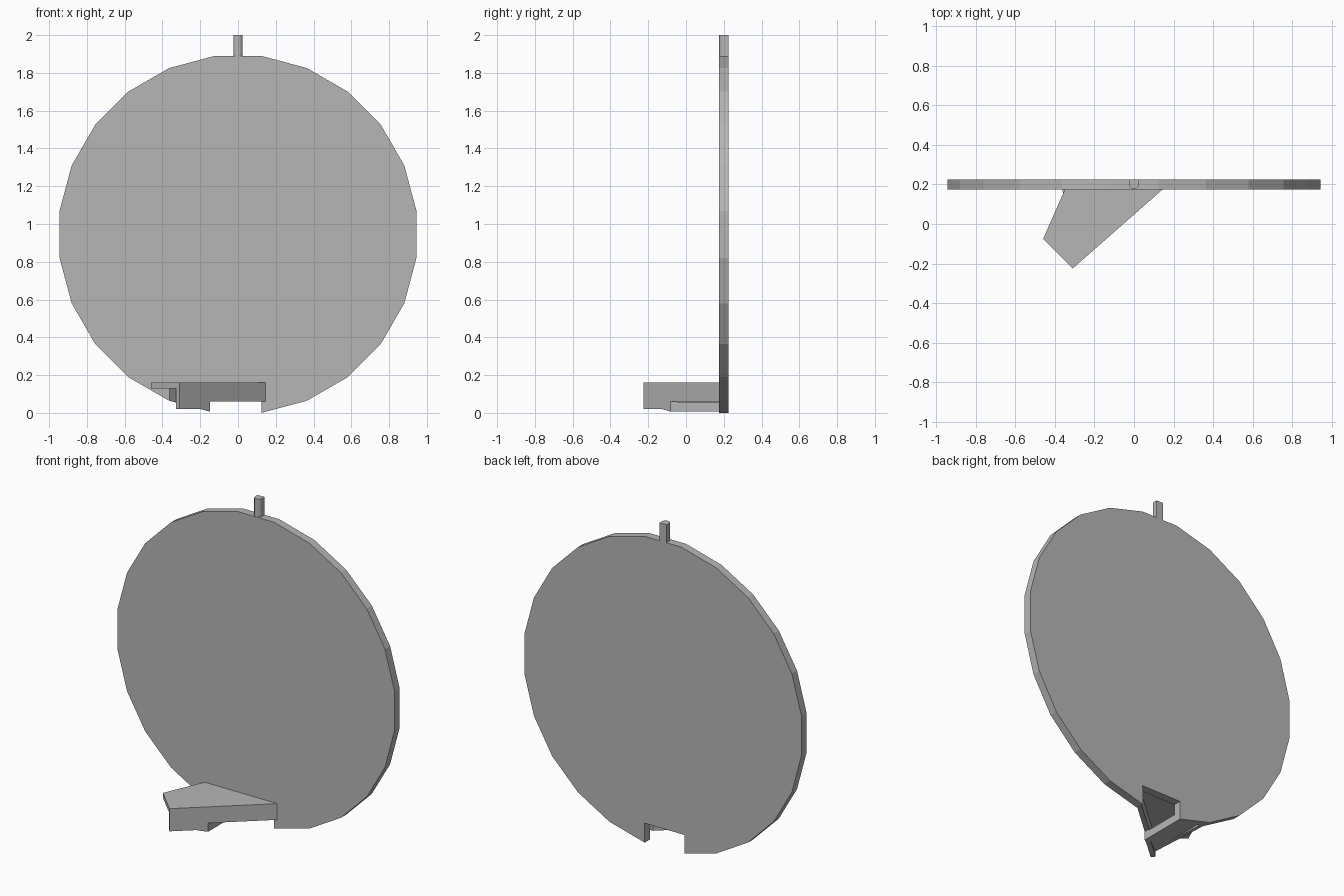
import bpy, bmesh, math
from mathutils import Vector

if "Cube" in bpy.data.objects:
    bpy.data.objects.remove(bpy.data.objects["Cube"], do_unlink=True)

grey = bpy.data.materials.new("plain grey")
grey.use_nodes = True
GREY = (0.47, 0.47, 0.47, 1)
grey.diffuse_color = GREY
grey.node_tree.nodes["Principled BSDF"].inputs["Base Color"].default_value = GREY

RADIUS, CENTRE, SIDES = 0.953, 0.945, 24
FRONT, BACK = 0.175, 0.225
NOTCH_L, NOTCH_R, NOTCH_TOP = 0.125, -0.147, 0.12


def finish(name, bm):
    bmesh.ops.recalc_face_normals(bm, faces=bm.faces)
    mesh = bpy.data.meshes.new(name)
    bm.to_mesh(mesh)
    bm.free()
    mesh.materials.append(grey)
    obj = bpy.data.objects.new(name, mesh)
    bpy.context.collection.objects.link(obj)
    return obj


def loft(name, lower, upper):
    """Closed solid between two matching outlines."""
    bm = bmesh.new()
    a = [bm.verts.new(p) for p in lower]
    b = [bm.verts.new(p) for p in upper]
    bm.faces.new(a)
    bm.faces.new(b)
    n = len(a)
    for i in range(n):
        j = (i + 1) % n
        bm.faces.new((a[i], a[j], b[j], b[i]))
    return finish(name, bm)


def prism(name, plan, bottom, top):
    """Upright solid on a plan outline; bottom may be a function of x."""
    low = bottom if callable(bottom) else (lambda x: bottom)
    return loft(name, [(x, y, low(x)) for x, y in plan],
                [(x, y, top) for x, y in plan])


def corner(i):
    a = -math.pi / 2 + (i + 0.5) * 2 * math.pi / SIDES
    return (RADIUS * math.cos(a), CENTRE + RADIUS * math.sin(a))


def rim(x):
    """Height of the disc's lower right edge."""
    (x0, z0), (x1, z1) = corner(-1), corner(-2)
    return z0 + (z1 - z0) * (x - x0) / (x1 - x0)


# Disc with a notch in its lower edge
outline = [corner(i) for i in range(SIDES - 1)]
outline += [(NOTCH_R, rim(NOTCH_R)), (NOTCH_R, NOTCH_TOP), (NOTCH_L, NOTCH_TOP)]
loft("disc", [(x, FRONT, z) for x, z in outline], [(x, BACK, z) for x, z in outline])

# Pin on top: flat back, rounded front
W = 0.024
pin = [(W, BACK), (-W, BACK)]
pin += [(-W * math.cos(t * math.pi / 6), 0.2 - W * math.sin(t * math.pi / 6))
        for t in range(7)]
prism("top_pin", pin, 1.86, 2.0)

# Bracket top plate
tip, nose = Vector((-0.46, -0.075)), Vector((-0.31, -0.225))
heel, root = Vector((0.145, FRONT)), Vector((-0.35, FRONT))
prism("bracket_plate", [tip, nose, heel, root], 0.13, 0.16)

# Diagonal wall under the plate, deeper towards its free end
along = (heel - nose).normalized()
inset = Vector((-along.y, along.x)) * 0.028


def on_wall(start, x):
    return start + along * ((x - start.x) / along.x)


inner = nose + inset
outer_step, inner_step = on_wall(nose, NOTCH_R), on_wall(inner, NOTCH_R)
inner_end = inner + along * ((FRONT - inner.y) / along.y)
prism("wall_deep", [nose, outer_step, inner_step, inner], 0.02, 0.13)
prism("wall_shallow", [outer_step, heel, inner_end, inner_step], 0.06, 0.13)

# Side wall and sloped floor joining the bracket to the disc
prism("side_wall", [inner, (-0.362, FRONT), (-0.332, FRONT), inner + Vector((0.03, 0.02))],
      rim, 0.13)
prism("floor", [outer_step, (NOTCH_R, FRONT), (nose.x, FRONT), nose], rim, 0.055)
